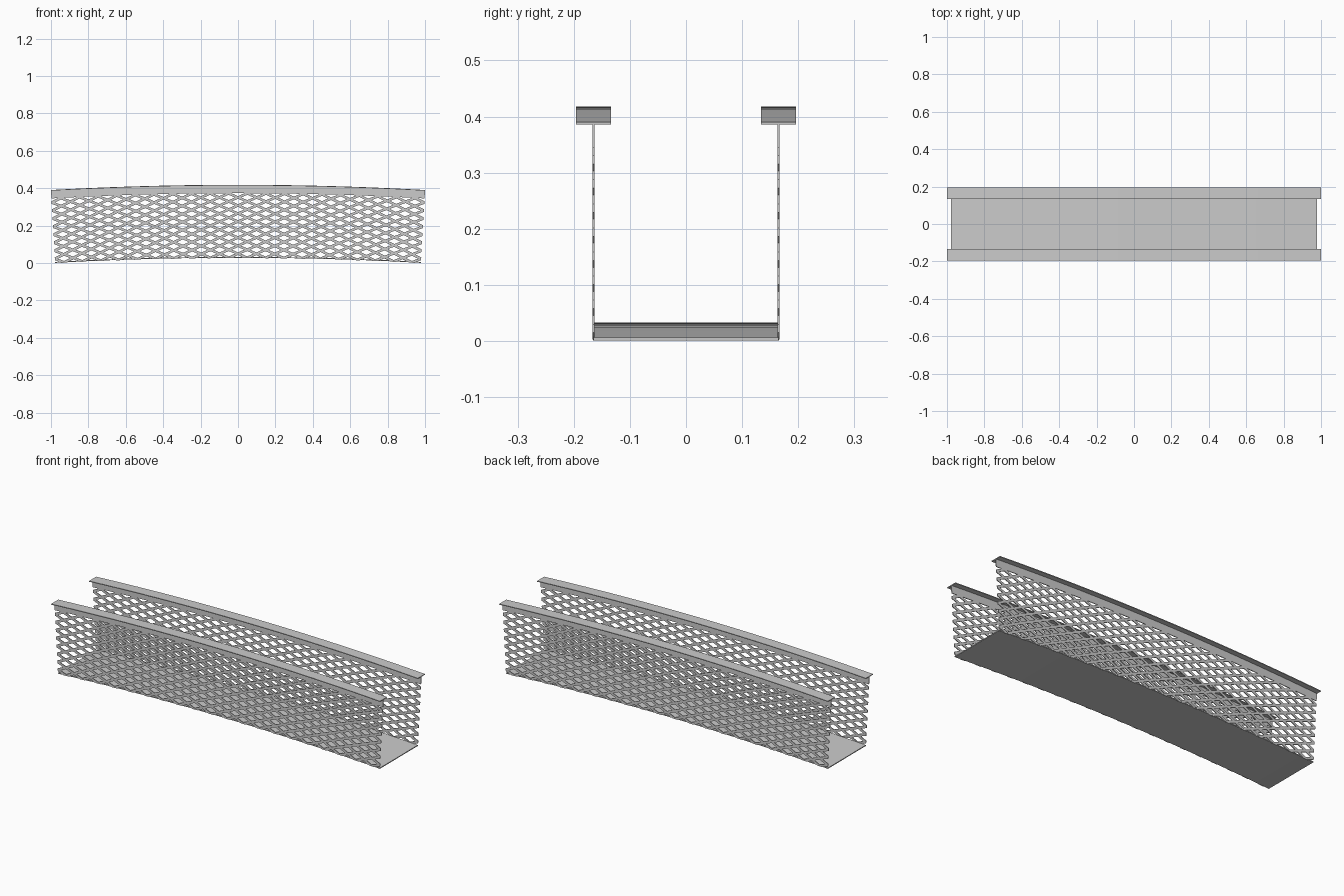
import bpy, bmesh, math
from mathutils import Vector

if "Cube" in bpy.data.objects:
    bpy.data.objects.remove(bpy.data.objects["Cube"])

R = 18.0                 # bend radius at the top of the rails
TOP = 0.418              # top height at mid span
ANG = math.asin(1 / R)   # half angle of the arc
T = 0.004                # sheet thickness
WALL = 0.165             # wall offset in y
L = R * ANG


def bend(p):
    # flat (arc length, y, height) -> arched position
    a = p.x / R
    r = R - TOP + p.z
    return Vector((r * math.sin(a), p.y, r * math.cos(a) - R + TOP))


def finish(name, bm):
    for v in bm.verts:
        v.co = bend(v.co)
    bmesh.ops.recalc_face_normals(bm, faces=bm.faces)
    me = bpy.data.meshes.new(name)
    bm.to_mesh(me)
    bm.free()
    ob = bpy.data.objects.new(name, me)
    bpy.context.collection.objects.link(ob)
    return ob


def strip(name, y0, y1, z0, z1, n=24):
    # rectangular section swept along the arc
    bm = bmesh.new()
    rings = []
    for i in range(n + 1):
        x = -L + 2 * L * i / n
        rings.append([bm.verts.new((x, y, z)) for y, z in
                      ((y0, z0), (y1, z0), (y1, z1), (y0, z1))])
    for a, b in zip(rings, rings[1:]):
        for k in range(4):
            j = (k + 1) % 4
            bm.faces.new((a[k], a[j], b[j], b[k]))
    bm.faces.new(rings[0])
    bm.faces.new(rings[-1][::-1])
    return finish(name, bm)


def mesh_panel(name, y, z0, z1, w=0.1, h=0.043, hole=0.66):
    # expanded-metal sheet: diamond cells, each with a diamond hole
    bm = bmesh.new()
    nx, nz = int(L / w) + 2, int((z1 - z0) / h) + 2
    for j in range(-1, 2 * nz):
        for i in range(-nx, nx + 1):
            cx, cz = (i + 0.5 * (j % 2)) * w, z0 + j * h / 2
            d = ((w / 2, 0), (0, h / 2), (-w / 2, 0), (0, -h / 2))
            o = [bm.verts.new((cx + a, y, cz + b)) for a, b in d]
            q = [bm.verts.new((cx + a * hole, y, cz + b * hole)) for a, b in d]
            for k in range(4):
                m = (k + 1) % 4
                bm.faces.new((o[k], o[m], q[m], q[k]))
    bmesh.ops.remove_doubles(bm, verts=bm.verts, dist=1e-4)
    # trim to the panel outline
    for co, no in (((L, 0, 0), (1, 0, 0)), ((-L, 0, 0), (-1, 0, 0)),
                   ((0, 0, z0), (0, 0, -1)), ((0, 0, z1), (0, 0, 1))):
        bmesh.ops.bisect_plane(bm, geom=bm.verts[:] + bm.edges[:] + bm.faces[:],
                               plane_co=co, plane_no=no, clear_outer=True)
    ob = finish(name, bm)
    mod = ob.modifiers.new("thickness", 'SOLIDIFY')
    mod.thickness = T
    mod.offset = 0
    return ob


ZB = TOP - 0.39 + 0.0     # underside of the deck at mid span
strip("deck", -WALL, WALL, ZB, ZB + 0.005)
for side, s in (("front", -1), ("back", 1)):
    y = s * WALL
    mesh_panel(side + "_mesh_panel", y, ZB, TOP - 0.04)
    strip(side + "_rail_web", y - T / 2, y + T / 2, TOP - 0.045, TOP - 0.002)
    strip(side + "_rail_cap", y - 0.031, y + 0.031, TOP - 0.004, TOP)
